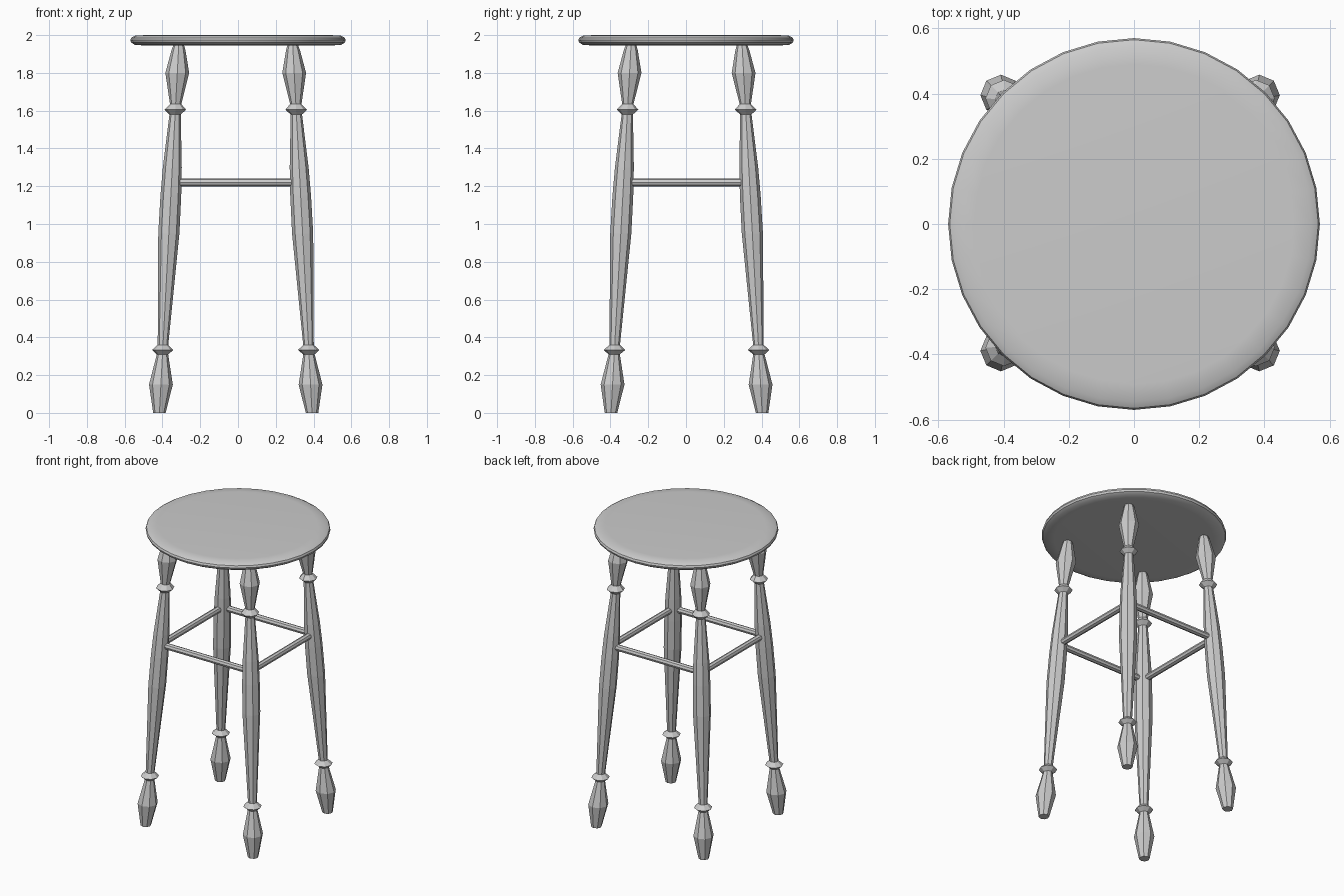
import bpy, bmesh, math
from mathutils import Vector

if "Cube" in bpy.data.objects:
    bpy.data.objects.remove(bpy.data.objects["Cube"])

grey = bpy.data.materials.new("plain grey")
grey.use_nodes = True
colour = (0.6, 0.6, 0.6, 1)
grey.diffuse_color = colour
grey.node_tree.nodes["Principled BSDF"].inputs["Base Color"].default_value = colour


def turned(name, profile, sides, axis):
    """Turned solid: (radius, height) rings centred on axis(height)."""
    bm = bmesh.new()
    rings = []
    for r, z in profile:
        c = axis(z)
        rings.append([bm.verts.new(c + Vector((r * math.cos(a), r * math.sin(a), 0)))
                      for a in (math.tau * i / sides for i in range(sides))])
    for low, high in zip(rings, rings[1:]):
        for i in range(sides):
            j = (i + 1) % sides
            bm.faces.new((low[i], low[j], high[j], high[i]))
    bm.faces.new(rings[0][::-1])
    bm.faces.new(rings[-1])
    mesh = bpy.data.meshes.new(name)
    bm.to_mesh(mesh)
    bm.free()
    mesh.materials.append(grey)
    obj = bpy.data.objects.new(name, mesh)
    bpy.context.collection.objects.link(obj)
    return obj


# Round seat with a softened rim
seat = turned("seat", [(0.49, 1.945), (0.545, 1.948), (0.565, 1.96), (0.57, 1.973),
                       (0.565, 1.986), (0.545, 1.997), (0.49, 2.0)],
              32, lambda z: Vector((0, 0, z)))
bpy.context.view_layer.objects.active = seat
seat.select_set(True)
bpy.ops.object.shade_smooth_by_angle(angle=math.radians(35))
seat.select_set(False)

# Splayed legs: bulb foot, collar, swelling shaft, collar, bulb top
leg_profile = [(0.033, 0), (0.063, 0.15), (0.03, 0.31), (0.057, 0.333), (0.028, 0.36),
               (0.056, 0.95), (0.055, 1.15), (0.05, 1.3), (0.03, 1.58), (0.057, 1.605),
               (0.03, 1.635), (0.063, 1.8), (0.037, 1.92), (0.027, 1.95)]


def leg_centre(sx, sy, z):
    return Vector((-0.012 + sx * (0.404 - 0.0525 * z),
                   0.003 + sy * (0.4 - 0.0545 * z), z))


corners = {"front_right": (-1, -1), "front_left": (1, -1),
           "back_left": (1, 1), "back_right": (-1, 1)}
for place, (sx, sy) in corners.items():
    turned(place + "_leg", leg_profile, 8, lambda z: leg_centre(sx, sy, z))

# Stretcher rods between neighbouring legs
signs = list(corners.values())
for i, side in enumerate(("front", "left", "back", "right")):
    a = leg_centre(*signs[i], 1.22)
    b = leg_centre(*signs[(i + 1) % 4], 1.22)
    span = b - a
    rod = turned(side + "_stretcher", [(0.021, 0), (0.021, span.length)], 8,
                 lambda z: Vector((0, 0, z)))
    rod.location = a
    rod.rotation_euler = span.to_track_quat("Z", "Y").to_euler()
